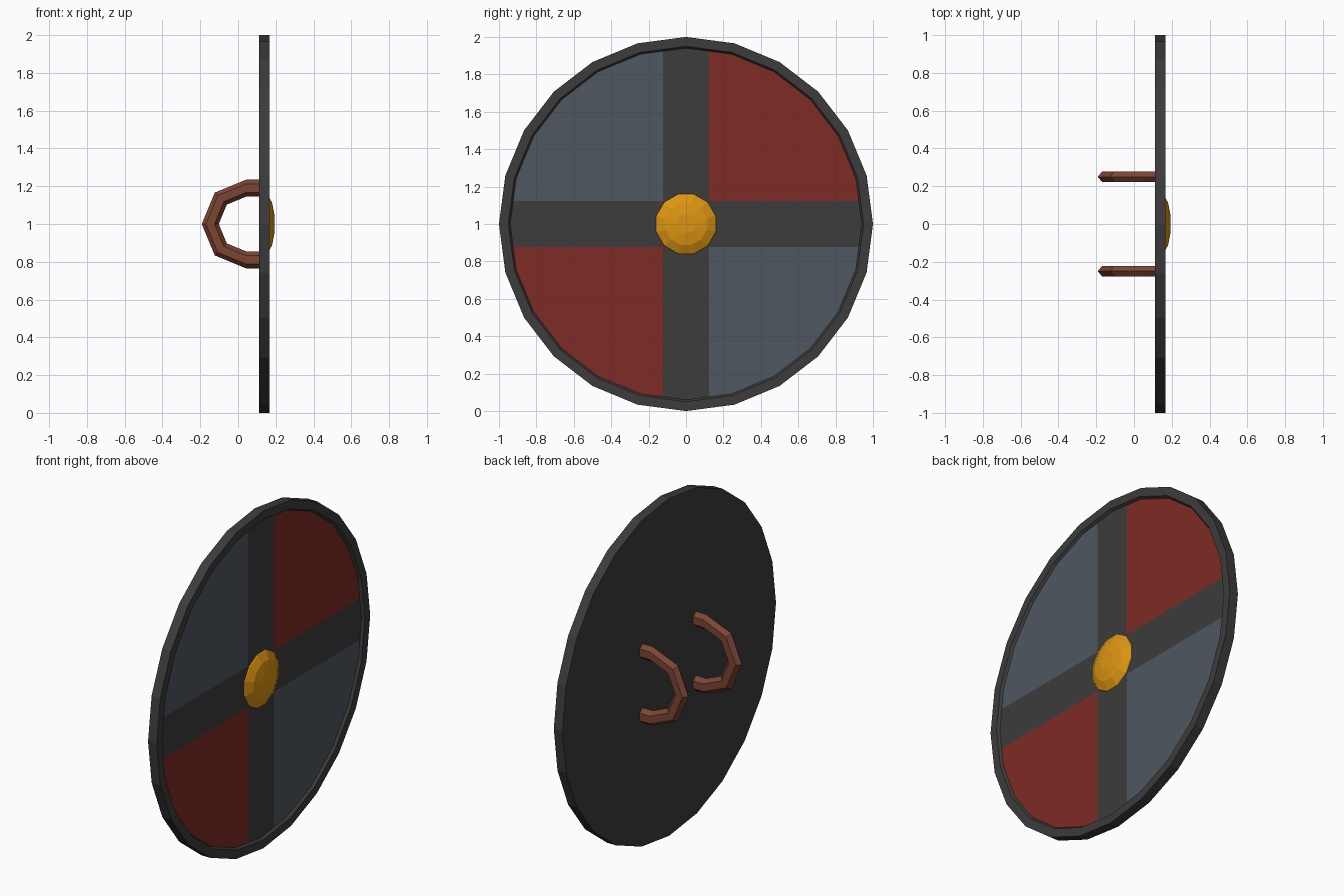
import bpy, bmesh, math
from mathutils import Vector

if "Cube" in bpy.data.objects:
    bpy.data.objects.remove(bpy.data.objects["Cube"])

CZ = 1.0  # height of the shield centre


def material(name, rgb):
    m = bpy.data.materials.new(name)
    m.diffuse_color = (*rgb, 1)
    m.use_nodes = True
    m.node_tree.nodes["Principled BSDF"].inputs["Base Color"].default_value = m.diffuse_color
    return m


DARK = material("dark_iron", (0.045, 0.045, 0.045))
RED = material("red_paint", (0.21, 0.025, 0.018))
BLUE = material("slate_paint", (0.08, 0.095, 0.115))
GOLD = material("gold", (0.72, 0.30, 0.006))
LEATHER = material("leather", (0.20, 0.06, 0.034))


def finish(name, bm, mats, recalc=True):
    if recalc:
        bmesh.ops.recalc_face_normals(bm, faces=bm.faces)
    me = bpy.data.meshes.new(name)
    bm.to_mesh(me)
    bm.free()
    for m in mats:
        me.materials.append(m)
    ob = bpy.data.objects.new(name, me)
    bpy.context.collection.objects.link(ob)
    return ob


def skin(bm, rings, cap_start=True, cap_end=True):
    """Bridge consecutive rings of points with quads."""
    vs = [[bm.verts.new(p) for p in r] for r in rings]
    n = len(vs[0])
    for a, b in zip(vs, vs[1:]):
        for i in range(n):
            j = (i + 1) % n
            bm.faces.new((a[i], a[j], b[j], b[i]))
    if cap_start:
        bm.faces.new(vs[0][::-1])
    if cap_end:
        bm.faces.new(vs[-1])


def ring(r, x, sides, offset=0.0):
    """Polygon facing along x, around the shield centre."""
    angles = [offset + math.tau * i / sides for i in range(sides)]
    return [Vector((x, r * math.cos(a), CZ + r * math.sin(a))) for a in angles]


# Backing board with raised rim
bm = bmesh.new()
skin(bm, [ring(r, x, 24) for r, x in
          ((1, 0.11), (1, 0.167), (0.95, 0.167), (0.94, 0.152))], cap_end=False)
bmesh.ops.recalc_face_normals(bm, faces=bm.faces)
finish("rim_and_back", bm, [DARK])

# Painted front: disc cut into four quarters by a cross
bm = bmesh.new()
bm.faces.new([bm.verts.new(p) for p in ring(0.94, 0.152, 24)])
for axis in (Vector((0, 1, 0)), Vector((0, 0, 1))):
    for s in (-0.122, 0.122):
        bmesh.ops.bisect_plane(bm, geom=bm.verts[:] + bm.edges[:] + bm.faces[:],
                               plane_co=Vector((0, 0, CZ)) + axis * s, plane_no=axis)
for f in bm.faces:
    c = f.calc_center_median()
    y, z = c.y, c.z - CZ
    if min(abs(y), abs(z)) > 0.122:
        f.material_index = 1 if y * z > 0 else 2
finish("painted_front", bm, [DARK, RED, BLUE], recalc=False)

# Shallow domed boss
bm = bmesh.new()
skin(bm, [ring(r, x, 12, math.radians(15)) for r, x in
          ((0.166, 0.15), (0.162, 0.157), (0.115, 0.181), (0.053, 0.192))])
finish("boss", bm, [GOLD])

# Two arm straps: hexagonal section swept along a half octagon
SECTION = ((0.045, 0), (0.0225, 0.027), (-0.0225, 0.027),
           (-0.045, 0), (-0.0225, -0.027), (0.0225, -0.027))
for name, y0 in (("left_strap", -0.25), ("right_strap", 0.25)):
    stations = [(0.12, 90)] + [(0.043, 90 + 45 * i) for i in range(5)] + [(0.12, 270)]
    rings = []
    for cx, deg in stations:
        a = math.radians(deg)
        rings.append([Vector((cx + (0.19 + u) * math.cos(a), y0 + v,
                              CZ + (0.19 + u) * math.sin(a))) for u, v in SECTION])
    bm = bmesh.new()
    skin(bm, rings)
    finish(name, bm, [LEATHER])
